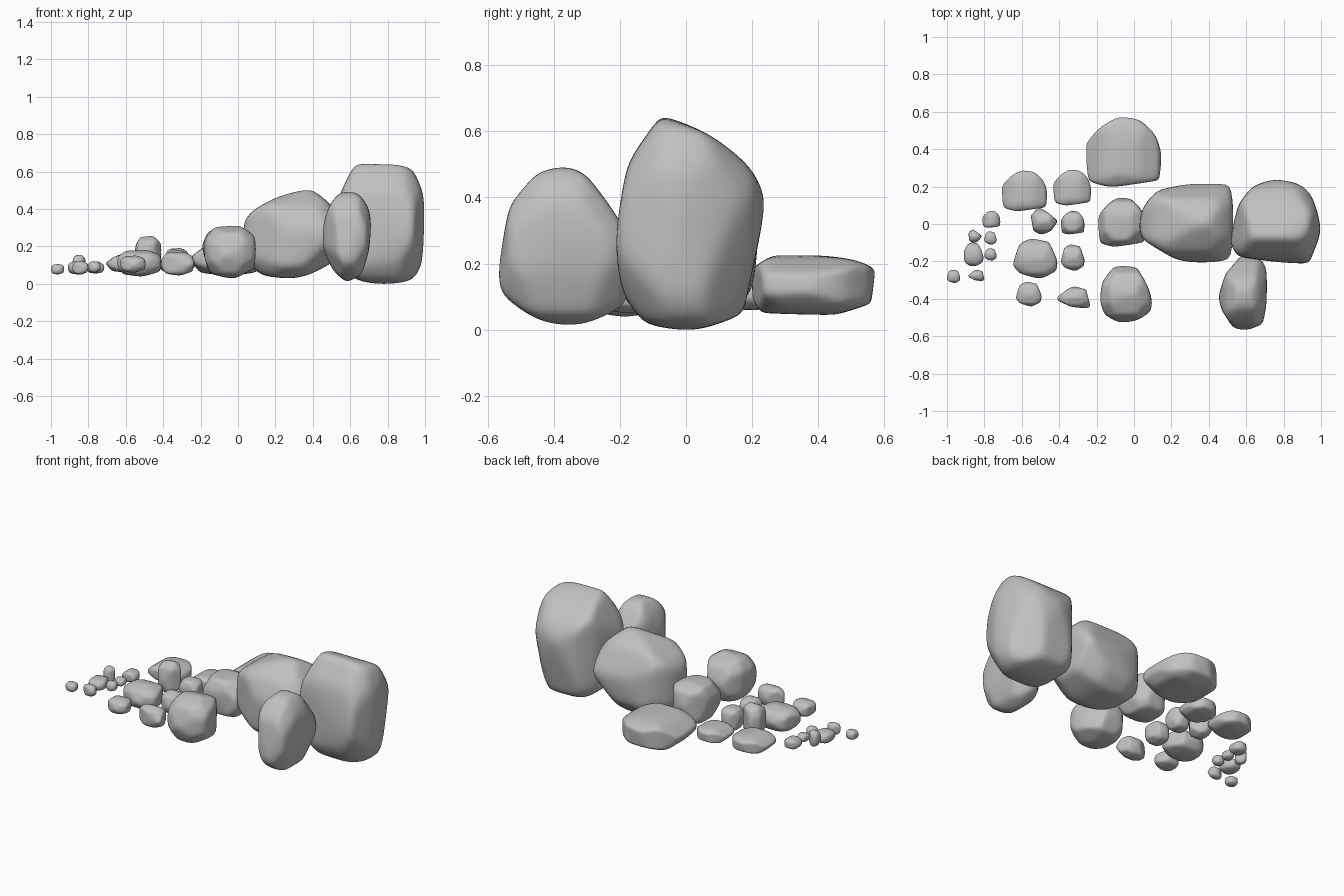
import bpy
import bmesh
import random
from mathutils import Vector

default_cube = bpy.data.objects.get("Cube")
if default_cube:
    bpy.data.objects.remove(default_cube, do_unlink=True)

# Single stone colour
stone = bpy.data.materials.new("grey stone")
stone.use_nodes = True
grey = (0.53, 0.53, 0.53, 1.0)
stone.diffuse_color = grey
stone.node_tree.nodes["Principled BSDF"].inputs["Base Color"].default_value = grey

# Rock shapes: convex outlines inside a box that runs from -10 to 10,
# how far out the corner cuts lie (1 is as round as a ball),
# and extra cuts as a direction and a distance
TALL = dict(
    corner=1.1,
    cuts=[((7, 7, -3), 0.9), ((6, 6, 5), 1.0)],
    top=[(-10, -5), (-8, 4), (-5, 8), (0, 10), (7, 8), (9, 3), (10, -2), (7, -10), (5, -10), (-8, -8)],
    front=[(-10, 2), (-8, 6), (-5, 10), (3, 10), (7, 9), (10, 4), (10, -2), (9, -7), (7, -9), (1, -10), (-5, -9), (-8, -7)],
    side=[(-10, -2), (-8, 6), (-5, 9), (-4, 10), (3, 8), (8, 5), (10, 2), (8, -5), (7, -8), (0, -10), (-6, -9), (-9, -6)])
BOULDER = dict(
    corner=1.06,
    cuts=[((-5, -5, 6), 0.97)],
    top=[(-10, -1), (-9, 4), (-6, 8), (1, 10), (9, 10), (10, 6), (10, -5), (9, -9), (3, -10), (-2, -9), (-9, -4)],
    front=[(-10, 2), (-8, 5), (-3, 8), (4, 10), (8, 7), (10, 4), (9, -6), (4, -9), (0, -10), (-6, -9), (-10, -5)],
    side=[(-10, 0), (-7, 6), (0, 10), (6, 7), (10, 0), (9, -6), (5, -10), (-4, -10), (-9, -7)])
SPUR = dict(
    corner=1.0,
    cuts=[((-6, -4, -6), 0.88)],
    top=[(-10, -1), (-7, 5), (0, 10), (7, 9), (10, 6), (10, -2), (8, -8), (1, -10), (-4, -9), (-9, -4)],
    front=[(-10, 2), (-7, 7), (-2, 10), (3, 10), (7, 8), (9, 6), (10, 3), (9, -3), (6, -8), (0, -10), (-6, -7), (-10, -2)],
    side=[(-10, -4), (-8, 5), (-4, 9), (0, 10), (3, 9), (6, 6), (9, 2), (10, -2), (9, -7), (5, -9), (1, -10), (-4, -9), (-9, -6)])
SLAB = dict(
    corner=1.1,
    cuts=[],
    top=[(-10, -3), (-10, 2), (-6, 7), (-1, 10), (4, 9), (8, 5), (10, -1), (9, -8), (3, -9), (-3, -10), (-9, -8)],
    front=[(-10, 0), (-6, 7), (-2, 10), (4, 9), (9, 4), (10, -2), (7, -8), (0, -10), (-7, -8)],
    side=[(-10, 5), (-6, 10), (1, 10), (7, 8), (10, 5), (9, -6), (3, -10), (-8, -9), (-10, -4)])
LUMP = dict(
    corner=1.05,
    cuts=[],
    top=[(-10, -2), (-9, 4), (-5, 9), (-2, 10), (4, 9), (8, 3), (10, -3), (9, -6), (4, -9), (-2, -10), (-8, -7)],
    front=[(-10, 4), (-6, 9), (3, 10), (9, 6), (10, 2), (9, -6), (1, -10), (-7, -8), (-10, -2)],
    side=[(-10, -1), (-7, 7), (0, 10), (7, 7), (10, 0), (7, -8), (0, -10), (-7, -8)])
# Lumps with other ground plans, and a slab with a fuller body
ROUND = dict(LUMP, top=[(-10, -3), (-7, 7), (-2, 10), (6, 8), (10, -2), (9, -6), (2, -10), (-7, -7)])
DIAMOND = dict(LUMP, top=[(-10, 4), (-4, 10), (3, 6), (10, 0), (5, -7), (-2, -10), (-8, -7)])
WEDGE = dict(LUMP, top=[(-10, 0), (-3, 8), (0, 10), (7, 7), (10, -9), (8, -10), (-2, -8), (-9, -3)])
BLOCK = dict(
    SLAB,
    front=[(-10, 3), (-7, 9), (3, 10), (9, 7), (10, -2), (6, -9), (0, -10), (-7, -8)],
    side=[(-10, 3), (-7, 9), (2, 10), (8, 7), (10, 0), (7, -8), (0, -10), (-8, -7)])

# Which two axes each outline lies in
AXES = dict(top=(0, 1), front=(0, 2), side=(1, 2))
SHARPNESS = 24


def shape_planes(shape, rng):
    """Turn each outline edge into a bounding plane, plus corner and extra cuts."""
    planes = []
    for view, (u, v) in AXES.items():
        outline = shape[view]
        for (au, av), (bu, bv) in zip(outline, outline[1:] + outline[:1]):
            normal = Vector((0, 0, 0))
            normal[u], normal[v] = av - bv, bu - au
            normal.normalize()
            distance = (normal[u] * au + normal[v] * av) / 10
            planes.append(normal / distance)
    for x in (-1, 1):
        for y in (-1, 1):
            for z in (-1, 1):
                corner = Vector((x, y, z)).normalized()
                planes.append(corner / (shape["corner"] + rng.uniform(-0.04, 0.06)))
    for direction, distance in shape["cuts"]:
        planes.append(Vector(direction).normalized() / distance)
    return planes


def add_rock(name, shape, x_range, y_range, z_range, detail, seed):
    """Push a sphere out to the softened planes, then fit it to its box."""
    planes = shape_planes(shape, random.Random(seed))
    bm = bmesh.new()
    bmesh.ops.create_icosphere(bm, subdivisions=detail, radius=1)
    for vert in bm.verts:
        direction = vert.co.normalized()
        total = sum(max(0, plane.dot(direction)) ** SHARPNESS for plane in planes)
        vert.co = direction * total ** (-1 / SHARPNESS)
    for axis, (low, high) in enumerate((x_range, y_range, z_range)):
        values = [vert.co[axis] for vert in bm.verts]
        start, span = min(values), max(values) - min(values)
        for vert in bm.verts:
            vert.co[axis] = (low + (vert.co[axis] - start) / span * (high - low)) / 100
    mesh = bpy.data.meshes.new(name)
    bm.to_mesh(mesh)
    bm.free()
    mesh.materials.append(stone)
    mesh.shade_smooth()
    rock = bpy.data.objects.new(name, mesh)
    bpy.context.collection.objects.link(rock)


# Rocks: name, shape and extents in hundredths
large_rocks = [
    ("tallest_rock", TALL, (52, 99.5), (-21, 23.5), (0, 64)),
    ("middle_rock", BOULDER, (3, 53), (-20.5, 21.5), (3, 50)),
    ("front_spur_rock", SPUR, (45.5, 71), (-56.5, -17), (1.5, 49)),
    ("inner_rock", BLOCK, (-19, 6), (-12, 14), (4, 29)),
    ("front_lump_rock", LUMP, (-18, 9.5), (-52.5, -22.5), (3, 31)),
    ("back_slab_rock", SLAB, (-25.5, 14.5), (20, 57), (4.5, 22.5)),
]
small_rocks = [
    ("outer_slab_stone", SLAB, (-70.5, -46.5), (7, 28.5), (6, 16)),
    ("inner_slab_stone", SLAB, (-43, -23), (10, 29), (6, 15)),
    ("upright_stone", DIAMOND, (-55, -41), (-5.5, 8.5), (6, 25.5)),
    ("centre_stone", BLOCK, (-39, -26.5), (-5.5, 7), (5, 19)),
    ("broad_stone", ROUND, (-64.5, -41), (-29, -8), (4, 18)),
    ("near_centre_stone", ROUND, (-39, -26.5), (-25, -11), (5, 18)),
    ("front_outer_stone", ROUND, (-63, -49.5), (-44, -31), (6, 15)),
    ("front_wedge_stone", WEDGE, (-41, -23.5), (-45, -33.5), (4.5, 17)),
]
pebbles = [
    ("back_pebble", SLAB, (-81, -71.5), (-2, 7), (5.5, 12)),
    ("upright_pebble", DIAMOND, (-88.5, -81.5), (-10, -3), (5.5, 15.5)),
    ("inner_pebble", ROUND, (-80, -73.5), (-11, -4), (6, 11)),
    ("outer_pebble", LUMP, (-91, -80.5), (-22.5, -10), (5, 12)),
    ("low_pebble", ROUND, (-80, -73.5), (-19.5, -13), (6, 12)),
    ("farthest_pebble", ROUND, (-100, -93), (-31.5, -24.5), (5, 10.5)),
    ("front_pebble", WEDGE, (-88.5, -80), (-30.5, -24.5), (5, 12)),
]
for detail, group in ((5, large_rocks), (4, small_rocks), (3, pebbles)):
    for seed, (name, shape, *extents) in enumerate(group):
        add_rock(name, shape, *extents, detail, seed)
